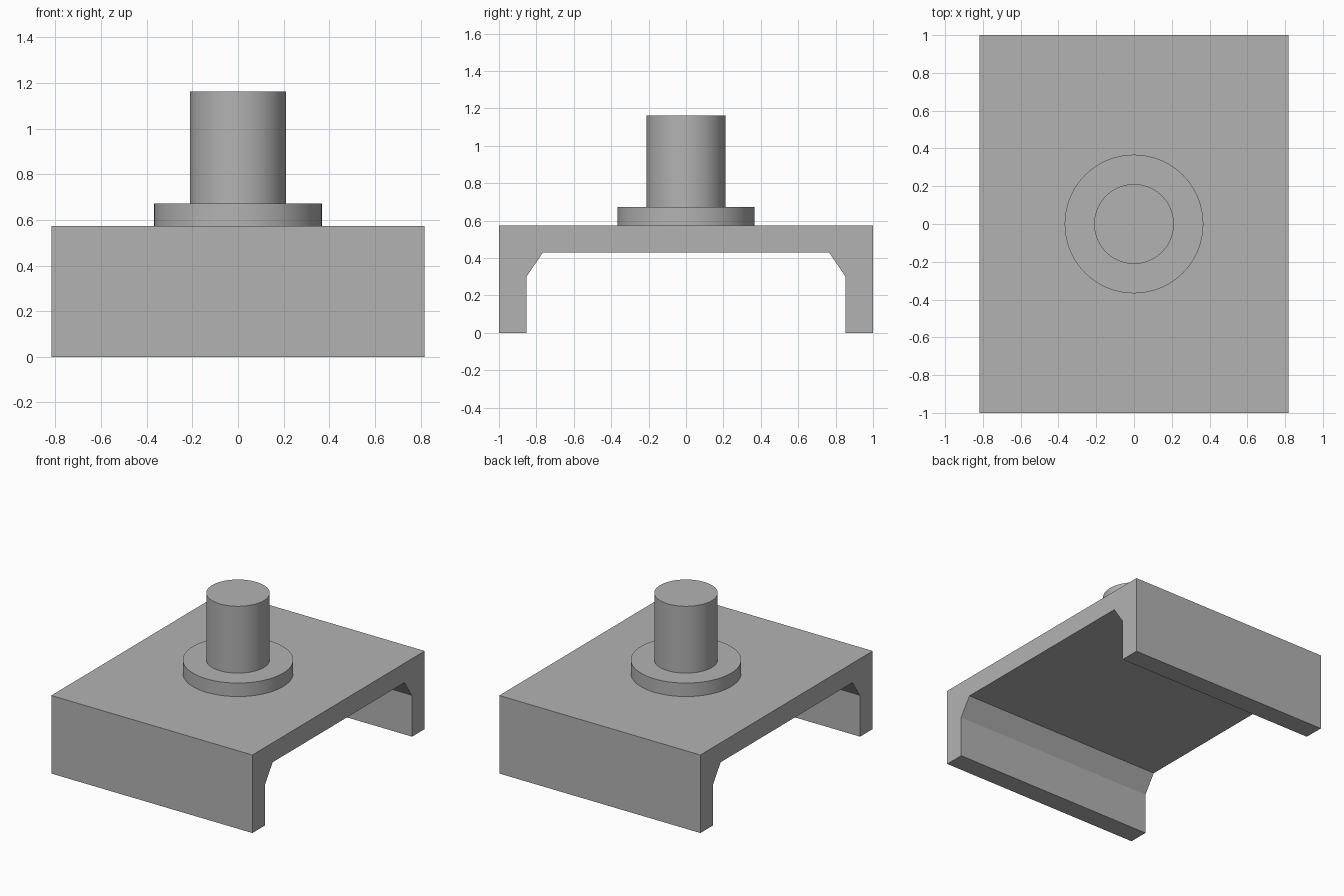
import bpy
import bmesh
import math

if "Cube" in bpy.data.objects:
    bpy.data.objects.remove(bpy.data.objects["Cube"], do_unlink=True)

# One plain grey for the whole model
grey = bpy.data.materials.new("plain grey")
grey.use_nodes = True
color = (0.45, 0.45, 0.45, 1)
grey.diffuse_color = color
grey.node_tree.nodes["Principled BSDF"].inputs["Base Color"].default_value = color


def channel(name, half_profile, half_width):
    """Mirror a (y, z) half profile and extrude it along x."""
    profile = half_profile + [(-y, z) for y, z in reversed(half_profile)]
    bm = bmesh.new()
    face = bm.faces.new([bm.verts.new((-half_width, y, z)) for y, z in profile])
    result = bmesh.ops.extrude_face_region(bm, geom=[face])
    moved = [v for v in result["geom"] if isinstance(v, bmesh.types.BMVert)]
    bmesh.ops.translate(bm, verts=moved, vec=(2 * half_width, 0, 0))
    bmesh.ops.recalc_face_normals(bm, faces=bm.faces)
    mesh = bpy.data.meshes.new(name)
    bm.to_mesh(mesh)
    bm.free()
    obj = bpy.data.objects.new(name, mesh)
    bpy.context.collection.objects.link(obj)
    mesh.materials.append(grey)


def cylinder(name, radius, bottom, top):
    bpy.ops.mesh.primitive_cylinder_add(
        vertices=96, radius=radius, depth=top - bottom,
        location=(0, 0, (bottom + top) / 2))
    obj = bpy.context.object
    obj.name = name
    obj.data.materials.append(grey)
    bpy.ops.object.shade_smooth_by_angle(angle=math.radians(30))


# Bridge-shaped base with chamfered inner corners
channel("base_channel",
        [(0.765, 0.43), (0.853, 0.30), (0.853, 0), (1, 0), (1, 0.573)], 0.817)

# Round collar and the post standing on it
cylinder("collar", 0.367, 0.573, 0.672)
cylinder("post", 0.211, 0.672, 1.163)
